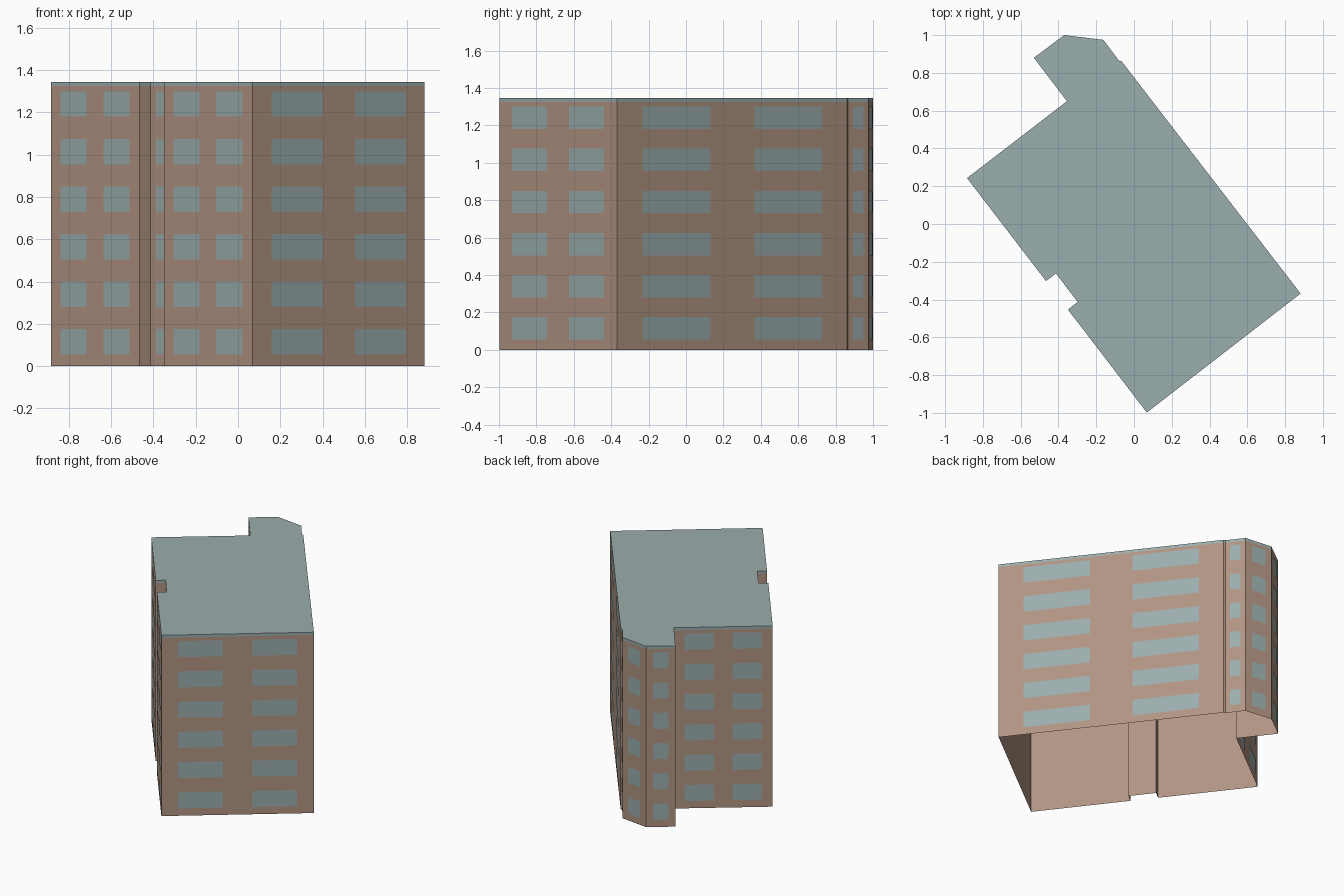
import bpy
import bmesh
from mathutils import Vector

cube = bpy.data.objects.get("Cube")
if cube:
    bpy.data.objects.remove(cube, do_unlink=True)


def make_material(name, rgb):
    mat = bpy.data.materials.new(name)
    mat.use_nodes = True
    mat.diffuse_color = (*rgb, 1)
    mat.node_tree.nodes["Principled BSDF"].inputs["Base Color"].default_value = (*rgb, 1)
    return mat


brick = make_material("brown brick", (0.434, 0.296, 0.223))
slate = make_material("grey slate", (0.328, 0.418, 0.418))

HEIGHT = 1.345
EAVES = 1.325
FLOORS = 6
STOREY = 0.225
SILL, HEAD = 0.055, 0.175
PROUD = 0.002

# Footprint, counter-clockwise: corner and number of windows per floor
# on the wall that starts there
footprint = [
    ((0.068, -0.998), 2),
    ((0.882, -0.368), 2),
    ((-0.066, 0.862), 0),
    ((-0.08, 0.865), 1),
    ((-0.162, 0.975), 1),
    ((-0.37, 1.0), 1),
    ((-0.53, 0.88), 1),
    ((-0.355, 0.65), 0 + 2),
    ((-0.884, 0.243), 2),
    ((-0.466, -0.302), 0),
    ((-0.413, -0.262), 1),
    ((-0.298, -0.413), 0),
    ((-0.35, -0.453), 2),
]
corners = [Vector((x, y, 0)) for (x, y), n in footprint]
walls = [(corners[i], corners[(i + 1) % len(corners)], n)
         for i, (p, n) in enumerate(footprint)]

# Window spans as fractions of the wall length
spans = {0: [], 1: [(0.24, 0.76)], 2: [(0.11, 0.405), (0.595, 0.89)]}


def upright(bm, a, b, low, high):
    """Vertical rectangle over the ground line a-b."""
    up = Vector((0, 0, 1))
    ring = (a + up * low, b + up * low, b + up * high, a + up * high)
    bm.faces.new([bm.verts.new(p) for p in ring])


def finish(bm, name, mat):
    bmesh.ops.remove_doubles(bm, verts=bm.verts, dist=0.0005)
    mesh = bpy.data.meshes.new(name)
    bm.to_mesh(mesh)
    bm.free()
    mesh.materials.append(mat)
    bpy.context.collection.objects.link(bpy.data.objects.new(name, mesh))


# Outer walls, open underneath
bm = bmesh.new()
for a, b, n in walls:
    upright(bm, a, b, 0, EAVES)
finish(bm, "walls", brick)

# Flat roof with its thin edge band
bm = bmesh.new()
for a, b, n in walls:
    upright(bm, a, b, EAVES, HEIGHT)
bm.faces.new([bm.verts.new((p.x, p.y, HEIGHT)) for p in corners])
finish(bm, "roof", slate)

# Window panes, just proud of each wall
bm = bmesh.new()
for a, b, n in walls:
    along = b - a
    outward = Vector((along.y, -along.x, 0)).normalized() * PROUD
    for start, end in spans[n]:
        for floor in range(FLOORS):
            base = floor * STOREY
            upright(bm, a + along * start + outward, a + along * end + outward,
                    base + SILL, base + HEAD)
finish(bm, "windows", slate)
